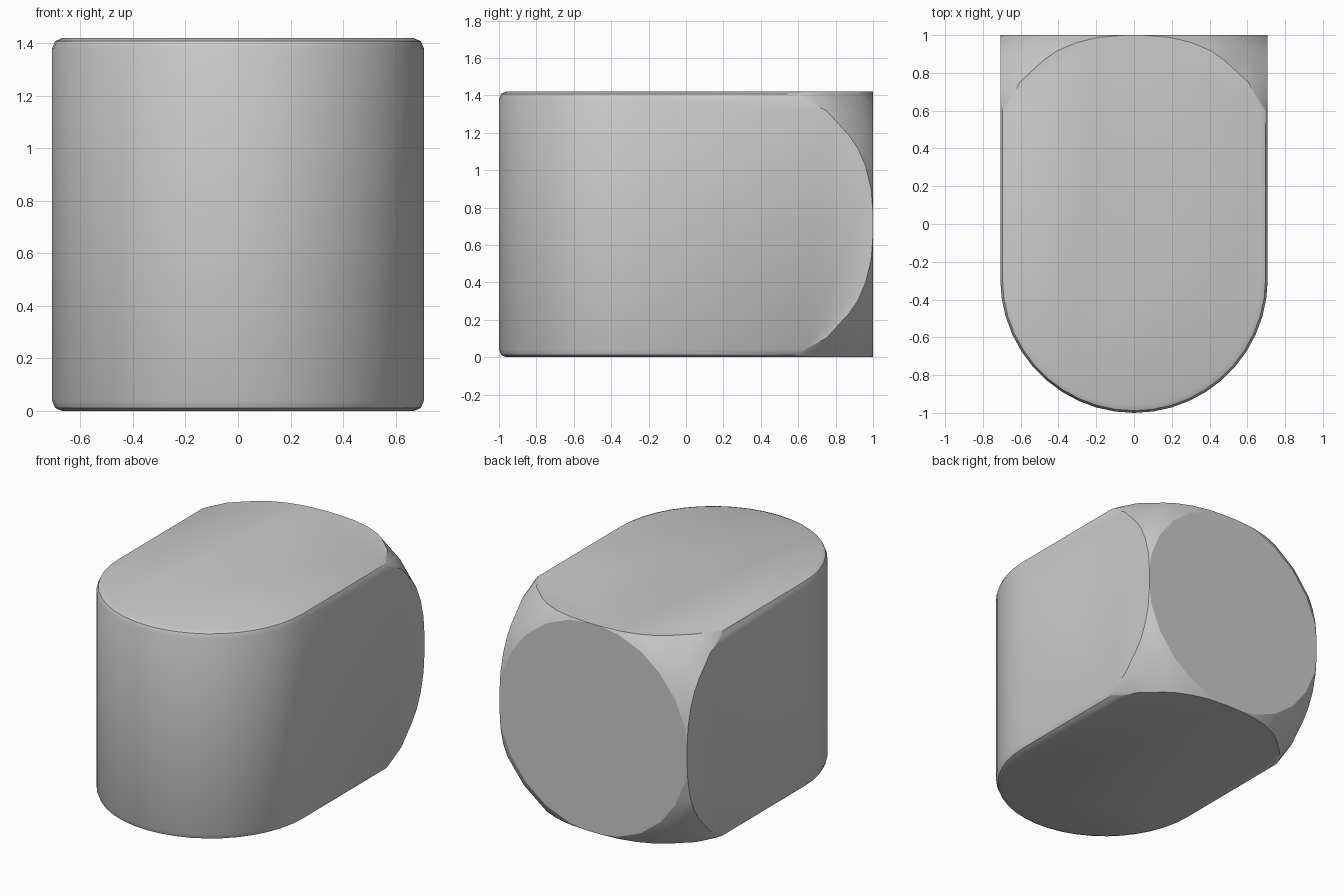
import bpy, bmesh, math

cube = bpy.data.objects.get("Cube")
if cube:
    bpy.data.objects.remove(cube, do_unlink=True)

HALF = 0.708          # half width, also the radius of the rounded front
HEIGHT = 1.42
ARC_Y = -1 + HALF     # centre of the front arc

grey = bpy.data.materials.new("plain_grey")
grey.use_nodes = True
colour = (0.6, 0.6, 0.6, 1)
grey.diffuse_color = colour
grey.node_tree.nodes["Principled BSDF"].inputs["Base Color"].default_value = colour


def make_object(name, bm):
    bmesh.ops.recalc_face_normals(bm, faces=bm.faces)
    mesh = bpy.data.meshes.new(name)
    bm.to_mesh(mesh)
    bm.free()
    obj = bpy.data.objects.new(name, mesh)
    bpy.context.collection.objects.link(obj)
    obj.data.materials.append(grey)
    return obj


# Block with a rounded front, running past the back end
bm = bmesh.new()
steps = 22
outline = [(HALF, 1.2), (-HALF, 1.2)]
for i in range(steps + 1):
    a = math.pi + math.pi * i / steps
    outline.append((HALF * math.cos(a), ARC_Y + HALF * math.sin(a)))
base = bm.faces.new([bm.verts.new((x, y, 0)) for x, y in outline])
grown = bmesh.ops.extrude_face_region(bm, geom=[base], use_keep_orig=True)
top = [v for v in grown["geom"] if isinstance(v, bmesh.types.BMVert)]
bmesh.ops.translate(bm, verts=top, vec=(0, 0, HEIGHT))
# Softened top and bottom rims
rims = [e for e in bm.edges if abs(e.verts[0].co.z - e.verts[1].co.z) < 0.01]
bmesh.ops.bevel(bm, geom=rims, offset=0.04, segments=2, profile=0.5, affect='EDGES')
body = make_object("rounded_block", bm)

# Turned envelope that rounds the back corners down to a disc
bm = bmesh.new()
sides = 24
profile = [(1.3, -1.3), (1.12, 0.2), (1.0, 0.56), (0.94, 0.75),
           (0.86, 0.87), (0.78, 0.96), (0.716, 1.0)]
rings = []
for r, y in profile:
    rings.append([bm.verts.new((r * math.cos(math.tau * i / sides), y,
                                HEIGHT / 2 + r * math.sin(math.tau * i / sides)))
                  for i in range(sides)])
for a, b in zip(rings, rings[1:]):
    for i in range(sides):
        j = (i + 1) % sides
        bm.faces.new((a[i], a[j], b[j], b[i]))
bm.faces.new(rings[0])
bm.faces.new(rings[-1])
envelope = make_object("corner_envelope", bm)
envelope.hide_render = True

# Trim the block with the envelope
trim = body.modifiers.new("corner_trim", 'BOOLEAN')
trim.operation = 'INTERSECT'
trim.solver = 'EXACT'
trim.object = envelope
bpy.ops.object.select_all(action='DESELECT')
body.select_set(True)
bpy.context.view_layer.objects.active = body
bpy.ops.object.modifier_apply(modifier=trim.name)
bpy.data.objects.remove(envelope, do_unlink=True)
bpy.ops.object.shade_smooth_by_angle(angle=math.radians(30))
